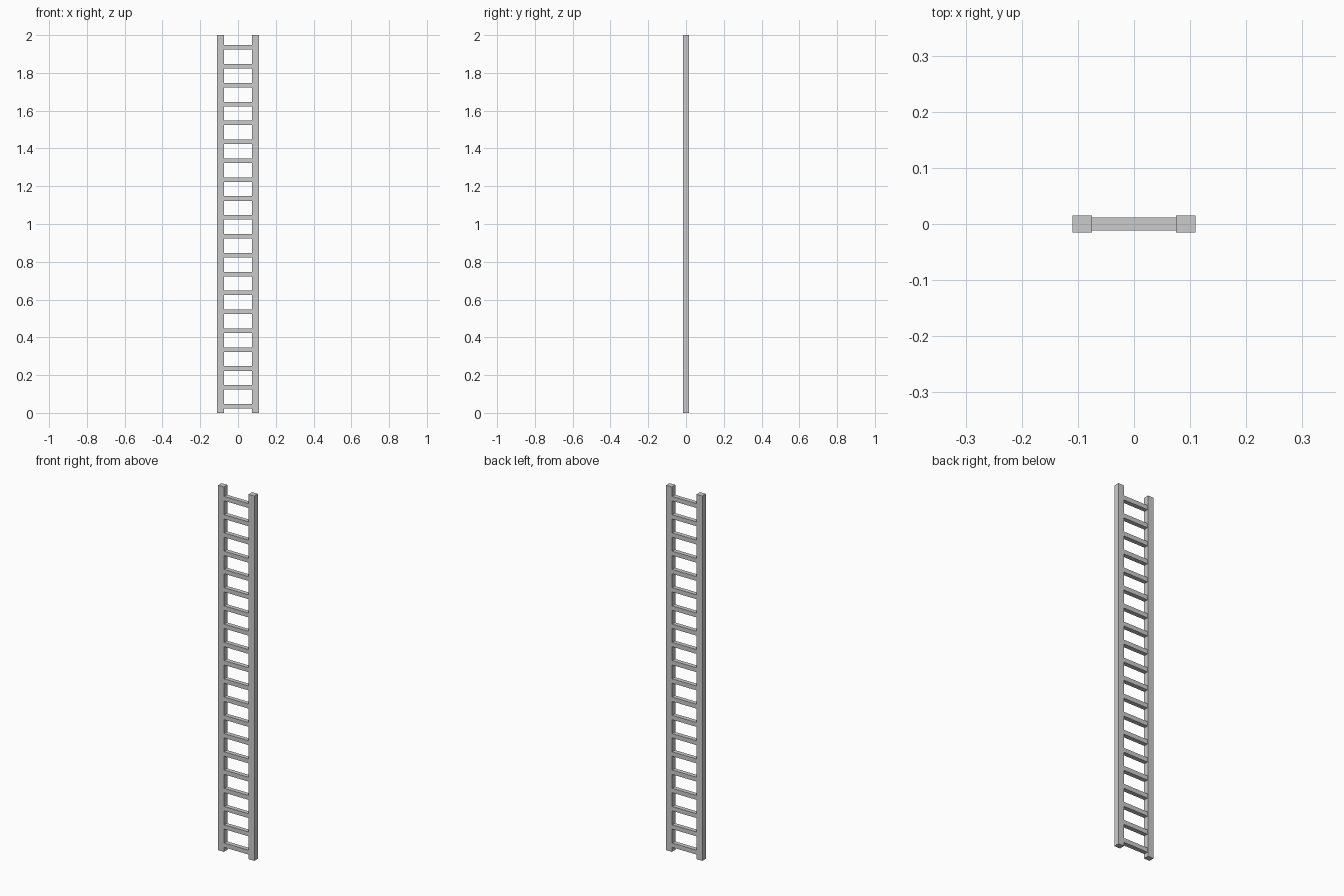
import bpy

if "Cube" in bpy.data.objects:
    bpy.data.objects.remove(bpy.data.objects["Cube"])

RAIL_X = 0.0925      # rail centre offset
RAIL_W = 0.035
RAIL_D = 0.031
RUNG = 0.024         # rung thickness
RUNG_COUNT = 20


def box(name, center, size):
    bpy.ops.mesh.primitive_cube_add(size=1, location=center)
    obj = bpy.context.object
    obj.name = name
    obj.scale = size
    bpy.ops.object.transform_apply(location=False, rotation=False, scale=True)
    return obj


# Side rails
for side, label in ((-1, "left"), (1, "right")):
    box(f"{label}_rail", (side * RAIL_X, 0, 1), (RAIL_W, RAIL_D, 2))

# Evenly spaced rungs running between the inner faces of the rails
rung_length = 2 * RAIL_X - RAIL_W
for i in range(RUNG_COUNT):
    box(f"rung_{i + 1:02d}", (0, 0, 0.035 + 0.1 * i), (rung_length, RUNG, RUNG))
